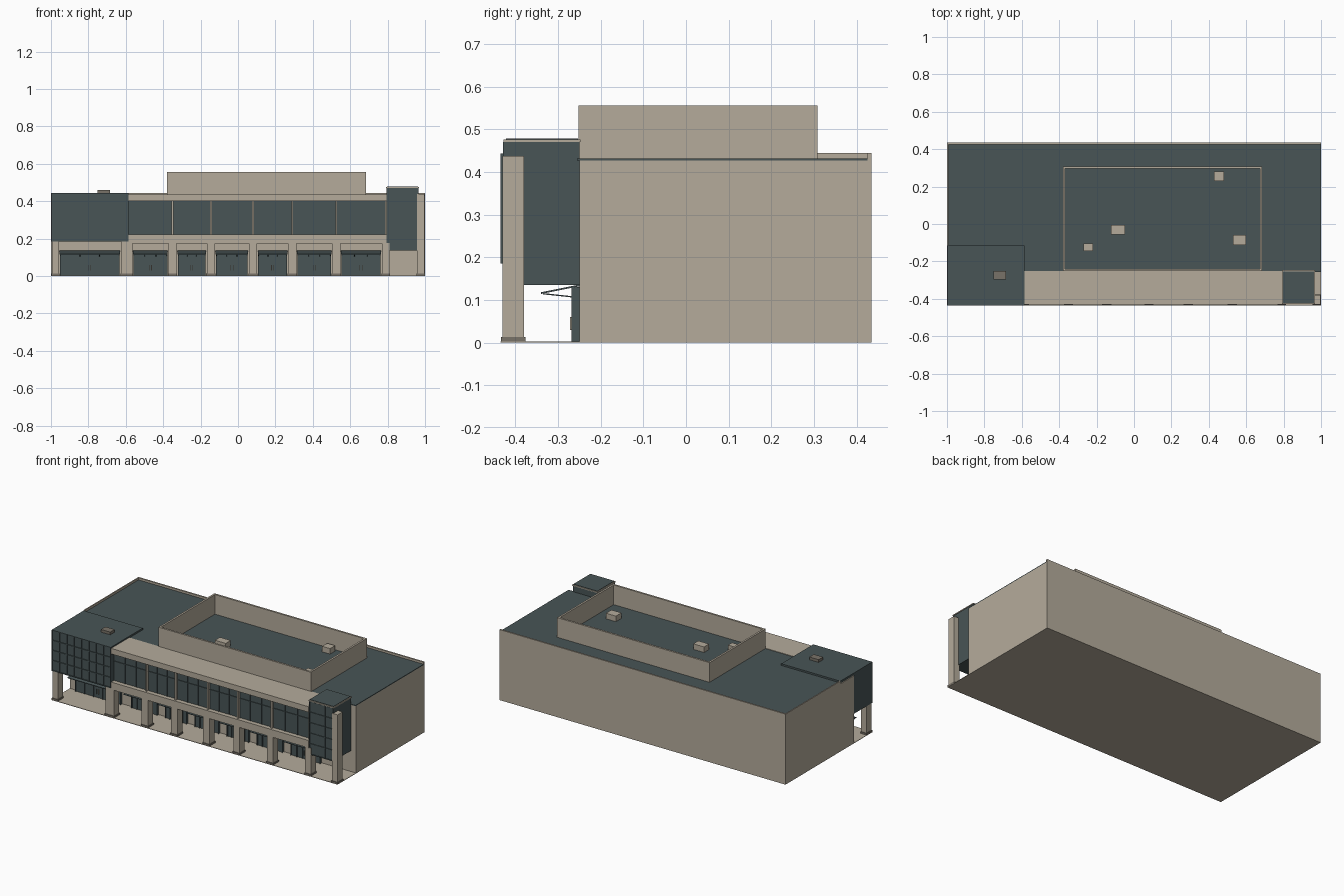
import bpy
from mathutils import Vector

cube = bpy.data.objects.get("Cube")
if cube:
    bpy.data.objects.remove(cube, do_unlink=True)


def material(name, rgb):
    m = bpy.data.materials.new(name)
    m.use_nodes = True
    color = (*rgb, 1)
    m.diffuse_color = color
    m.node_tree.nodes["Principled BSDF"].inputs["Base Color"].default_value = color
    return m


STONE = material("warm stone", (0.46, 0.41, 0.33))
SLATE = material("slate glass", (0.065, 0.09, 0.093))
GREY = material("brown grey", (0.19, 0.17, 0.14))


def mesh(name, verts, faces, mat):
    me = bpy.data.meshes.new(name)
    me.from_pydata(verts, [], faces)
    me.materials.append(mat)
    ob = bpy.data.objects.new(name, me)
    bpy.context.scene.collection.objects.link(ob)
    return ob


BOX_FACES = [(0, 1, 3, 2), (4, 6, 7, 5), (0, 4, 5, 1),
             (2, 3, 7, 6), (0, 2, 6, 4), (1, 5, 7, 3)]


def box(name, x, y, z, mat):
    """Box from (min, max) pairs on each axis."""
    return mesh(name, [(a, b, c) for a in x for b in y for c in z], BOX_FACES, mat)


def steps(a, b, n):
    return [a + (b - a) * i / n for i in range(n + 1)]


def bars(name, xs, y, zs, x, z, t=0.002):
    """Grid of glazing bars on a front face."""
    for a in xs:
        box(name + "_upright", (a - t, a + t), y, z, SLATE)
    for c in zs:
        box(name + "_rail", x, y, (c - t, c + t), SLATE)


FRONT, WALL, BACK = -0.43, -0.25, 0.435

# Main hall, ground slab and roof
box("main_hall", (-1, 1), (WALL, BACK), (0, 0.427), STONE)
box("ground_slab", (-1, 1), (-0.435, WALL), (0, 0.003), STONE)
box("main_roof", (-0.993, 1), (WALL - 0.006, 0.425), (0.427, 0.432), SLATE)
box("back_parapet", (-1, 1), (0.425, BACK), (0.427, 0.445), STONE)
box("side_parapet", (-1, -0.993), (-0.115, 0.425), (0.427, 0.445), STONE)

# Roof screen
sx, sy, sz, t = (-0.38, 0.685), (-0.252, 0.308), (0.43, 0.556), 0.012
for y in (sy[0], sy[1] - t):
    box("screen_long_wall", sx, (y, y + t), sz, STONE)
for x in (sx[0], sx[1] - t):
    box("screen_short_wall", (x, x + t), (sy[0] + t, sy[1] - t), sz, STONE)

# Rooftop units
for x, y, w, d in ((0.455, 0.255, 0.055, 0.05), (-0.085, -0.03, 0.075, 0.05),
                   (-0.245, -0.125, 0.05, 0.04), (0.565, -0.085, 0.07, 0.055)):
    box("roof_unit", (x - w / 2, x + w / 2), (y - d / 2, y + d / 2), (0.43, 0.467), STONE)
box("corner_roof_unit", (-0.75, -0.685), (-0.297, -0.252), (0.44, 0.46), GREY)

# Glazed corner block over the arcade
box("corner_block", (-0.998, -0.585), (FRONT, WALL), (0.185, 0.443), SLATE)
box("corner_roof", (-0.998, -0.585), (WALL, -0.115), (0.43, 0.443), SLATE)
bars("corner_glazing", steps(-0.996, -0.587, 8), (FRONT - 0.005, FRONT),
     steps(0.187, 0.441, 4), (-0.998, -0.585), (0.185, 0.443))

# Upper gallery
gx = (-0.585, 0.795)
box("gallery_floor_band", gx, (FRONT, WALL), (0.175, 0.222), STONE)
box("gallery_core", gx, (-0.395, WALL), (0.222, 0.4), STONE)
box("gallery_roof", gx, (FRONT, WALL), (0.4, 0.435), STONE)
box("gallery_glass", (-0.585, 0.787), (-0.402, -0.395), (0.222, 0.4), SLATE)
posts = [-0.35, -0.145, 0.08, 0.29, 0.525]
for x in posts + [0.79]:
    box("gallery_post", (x - 0.005, x + 0.005), (-0.418, -0.395), (0.222, 0.4), STONE)
edges = [-0.585] + posts + [0.787]
for a, b in zip(edges, edges[1:]):
    bars("gallery_glazing", steps(a, b, 3)[1:-1], (-0.406, -0.402),
         [0.345], (a, b), (0.222, 0.4), 0.0015)

# Right tower with stone cap
tx, ty = (0.795, 0.965), (-0.425, WALL)
box("tower", tx, ty, (0.135, 0.47), SLATE)
box("tower_cap", (0.792, 0.968), (-0.428, WALL + 0.003), (0.47, 0.476), STONE)
box("tower_roof", (0.797, 0.963), (-0.422, WALL - 0.003), (0.476, 0.479), SLATE)
bars("tower_glazing", steps(0.797, 0.963, 3), (-0.429, -0.425),
     steps(0.137, 0.468, 5), tx, (0.135, 0.47))


# Columns with plinths
def column(x0, x1, top):
    box("column", (x0, x1), (FRONT, -0.38), (0.003, top), STONE)
    box("column_plinth", (x0 - 0.003, x1 + 0.003), (FRONT - 0.004, -0.376),
        (0.003, 0.013), GREY)


column(-0.995, -0.958, 0.185)
column(-0.625, -0.565, 0.185)
for x in posts:
    column(x - 0.022, x + 0.022, 0.176)
column(0.77, 0.81, 0.176)
column(0.958, 0.997, 0.438)


# Shopfronts with doors and canopies
def shopfront(x0, x1):
    box("shop_glass", (x0, x1), (WALL - 0.012, WALL), (0.003, 0.13), SLATE)
    bars("shop_glazing", steps(x0, x1, 5), (WALL - 0.018, WALL - 0.012),
         [0.1], (x0, x1), (0.003, 0.13))
    mid = (x0 + x1) / 2
    for x in (mid - 0.006, mid + 0.006):
        box("door_handle", (x - 0.0015, x + 0.0015), (WALL - 0.022, WALL - 0.018),
            (0.03, 0.06), STONE)
    # Tilted canopy sheet on thin struts
    canopy = box("canopy", (x0 - 0.004, x1 + 0.004), (-0.34, WALL), (0.132, 0.136), SLATE)
    for v in canopy.data.vertices:
        if v.co.y < -0.3:
            v.co += Vector((0, 0, -0.018))
    for x in steps(x0, x1, 3):
        strut = box("canopy_strut", (x - 0.002, x + 0.002), (-0.335, WALL),
                    (0.104, 0.107), SLATE)
        for v in strut.data.vertices:
            if v.co.y < -0.3:
                v.co.z += 0.009


shopfront(-0.95, -0.635)
bays = [-0.587] + posts + [0.79]
for a, b in zip(bays, bays[1:]):
    shopfront(a + 0.03, b - 0.03)
